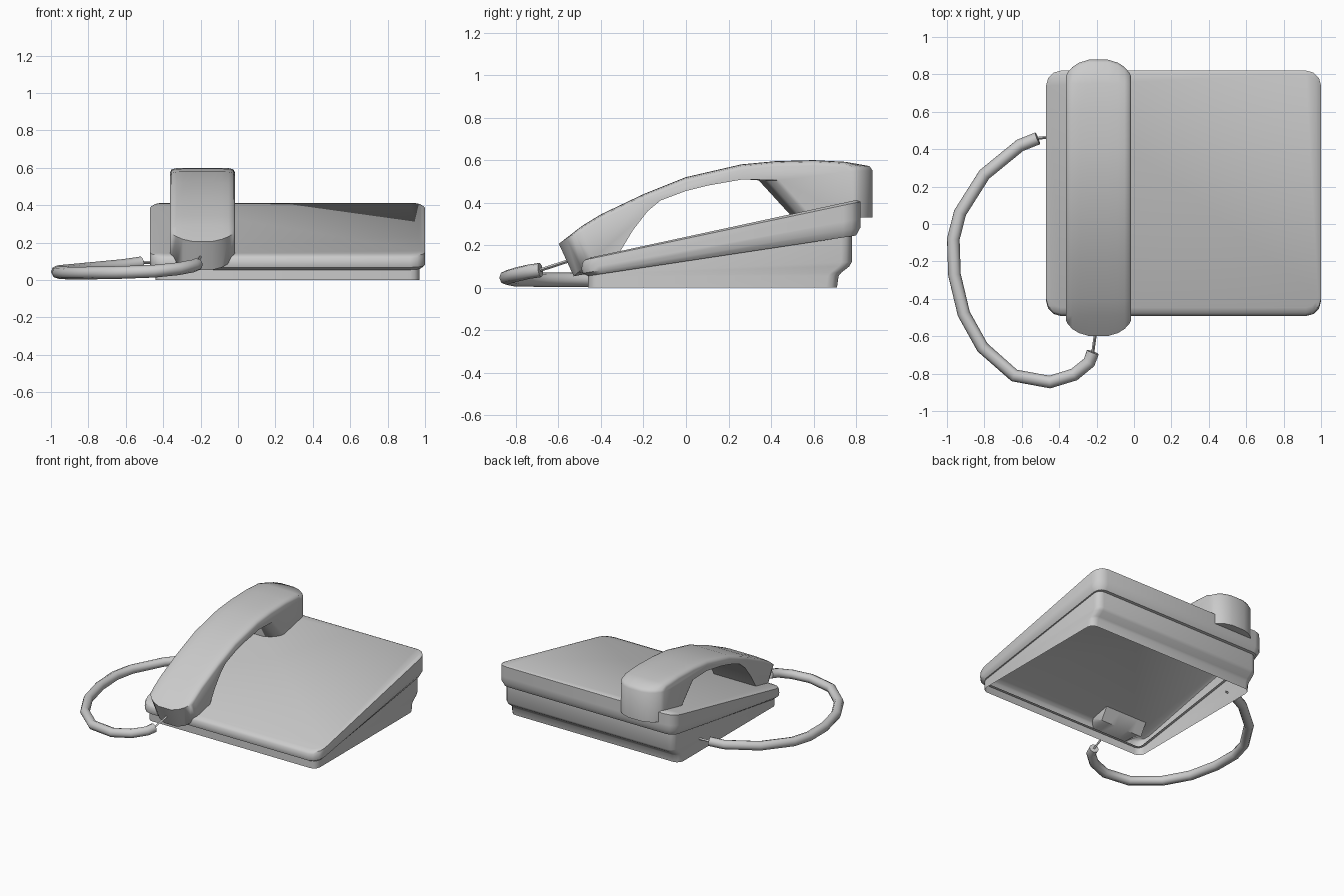
import bpy, bmesh, math

cube = bpy.data.objects.get("Cube")
if cube:
    bpy.data.objects.remove(cube, do_unlink=True)

GREY = (0.6, 0.6, 0.6, 1)
plastic = bpy.data.materials.new("grey plastic")
plastic.use_nodes = True
plastic.diffuse_color = GREY
plastic.node_tree.nodes["Principled BSDF"].inputs["Base Color"].default_value = GREY


def finish(obj, angle):
    obj.data.materials.append(plastic)
    bpy.ops.object.select_all(action='DESELECT')
    obj.select_set(True)
    bpy.context.view_layer.objects.active = obj
    bpy.ops.object.shade_smooth_by_angle(angle=math.radians(angle))


def loft(name, rings, cap_start=True, cap_end=True, angle=40):
    """Skin a list of equal closed rings of points."""
    bm = bmesh.new()
    loops = [[bm.verts.new(p) for p in ring] for ring in rings]
    n = len(loops[0])
    for a, b in zip(loops, loops[1:]):
        for i in range(n):
            j = (i + 1) % n
            bm.faces.new((a[i], a[j], b[j], b[i]))
    if cap_start:
        bm.faces.new(loops[0][::-1])
    if cap_end:
        bm.faces.new(loops[-1])
    bmesh.ops.remove_doubles(bm, verts=bm.verts, dist=0.0005)
    bmesh.ops.recalc_face_normals(bm, faces=bm.faces)
    mesh = bpy.data.meshes.new(name)
    bm.to_mesh(mesh)
    bm.free()
    obj = bpy.data.objects.new(name, mesh)
    bpy.context.collection.objects.link(obj)
    finish(obj, angle)


def rounded_rect(x0, x1, y0, y1, r, steps=3):
    corners = [(x1 - r, y1 - r), (x0 + r, y1 - r), (x0 + r, y0 + r), (x1 - r, y0 + r)]
    pts = []
    for k, (cx, cy) in enumerate(corners):
        for s in range(steps + 1):
            a = math.pi / 2 * (k + s / steps)
            pts.append((cx + r * math.cos(a), cy + r * math.sin(a)))
    return pts


def slab_bottom(y):
    return 0.055 + 0.151 * (y + 0.46)


def slab_top(y):
    return 0.144 + 0.216 * (y + 0.44)


# Sloping top housing: a shell open underneath, with a narrow flange and a rounder front edge
rings = []
for inset, front, t in [(0.05, 0.05, 0), (0.02, 0.03, 0), (0, 0.006, 0.2), (0, 0, 0.45),
                        (0, 0.005, 0.8), (0, 0.014, 0.93), (0.017, 0.045, 1)]:
    outline = rounded_rect(-0.47 + inset, 1 - inset, -0.492 + front, 0.82 - inset, 0.08 - inset)
    rings.append([(x, y, slab_bottom(y) * (1 - t) + slab_top(y) * t) for x, y in outline])
loft("top_housing", rings, cap_start=False)

# Lower base: wedge-shaped walls, open underneath, stepped at the back
rings = []
for level, back in [(0, 0.71), (0.055, 0.718), (0.07, 0.73), (0.1, 0.768), (0.12, 0.78), (1, 0.78)]:
    outline = rounded_rect(-0.44, 0.97, -0.46, back, 0.05)
    rings.append([(x, y, min(level, slab_bottom(y) + 0.004)) for x, y in outline])
loft("base_walls", rings, cap_start=False, cap_end=False)

# Handset: side profile swept across the width, ends pulled in towards the sides
sections = [
    # (points, pull at the sides, lies on the top edge)
    ([(-0.36, 0.085)], (0, 0), False),
    ([(-0.53, 0.052)], (0.09, 0.08), False),
    ([(-0.6, 0.205)], (0.085, 0.065), True),
    ([(-0.49, 0.29), (-0.4, 0.345), (-0.2, 0.44), (0, 0.52), (0.26, 0.58),
      (0.42, 0.595), (0.6, 0.6), (0.75, 0.592)], (0, 0), True),
    ([(0.865, 0.572)], (-0.09, 0), True),
    ([(0.88, 0.55), (0.88, 0.33)], (-0.09, 0), False),
    ([(0.5, 0.33), (0.34, 0.505)], (0.1, 0), False),
    ([(0.27, 0.51), (0.1, 0.48), (0, 0.455), (-0.12, 0.41), (-0.18, 0.36),
      (-0.25, 0.27), (-0.31, 0.17)], (0, 0), False),
]
half = [(1, 1, 0.025), (0.95, 0.78, 0.008), (0.8, 0.45, 0.002), (0.6, 0.2, 0), (0.3, 0.02, 0)]
slices = [(-u, d, drop) for u, d, drop in half] + half[::-1]
rings = []
for u, d, drop in slices:
    rings.append([(-0.19 + 0.174 * u, y + d * py, z + d * pz - drop * on_top)
                  for points, (py, pz), on_top in sections for y, z in points])
loft("handset", rings, angle=50)


def tube(name, points, radius, sides_level):
    curve = bpy.data.curves.new(name, 'CURVE')
    curve.dimensions = '3D'
    curve.bevel_depth = radius
    curve.bevel_resolution = sides_level
    curve.use_fill_caps = True
    spline = curve.splines.new('POLY')
    spline.points.add(len(points) - 1)
    for p, co in zip(spline.points, points):
        p.co = (*co, 1)
    obj = bpy.data.objects.new(name, curve)
    bpy.context.collection.objects.link(obj)
    bpy.ops.object.select_all(action='DESELECT')
    obj.select_set(True)
    bpy.context.view_layer.objects.active = obj
    bpy.ops.object.convert(target='MESH')
    finish(bpy.context.view_layer.objects.active, 50)


# Cord looping from the side of the base to the mouthpiece
cord = [(-0.515, 0.458, 0.092), (-0.61, 0.42, 0.078), (-0.8, 0.265, 0.06), (-0.93, 0.06, 0.048),
        (-0.966, -0.08, 0.044), (-0.96, -0.27, 0.04), (-0.91, -0.48, 0.037), (-0.81, -0.66, 0.037),
        (-0.64, -0.81, 0.04), (-0.45, -0.845, 0.047), (-0.32, -0.805, 0.06), (-0.24, -0.74, 0.075),
        (-0.22, -0.685, 0.083)]
tube("cord", cord, 0.034, 2)
tube("base_wire", [cord[0], (-0.42, 0.47, 0.095)], 0.008, 0)
tube("handset_wire", [cord[-1], (-0.2, -0.54, 0.13)], 0.008, 0)
